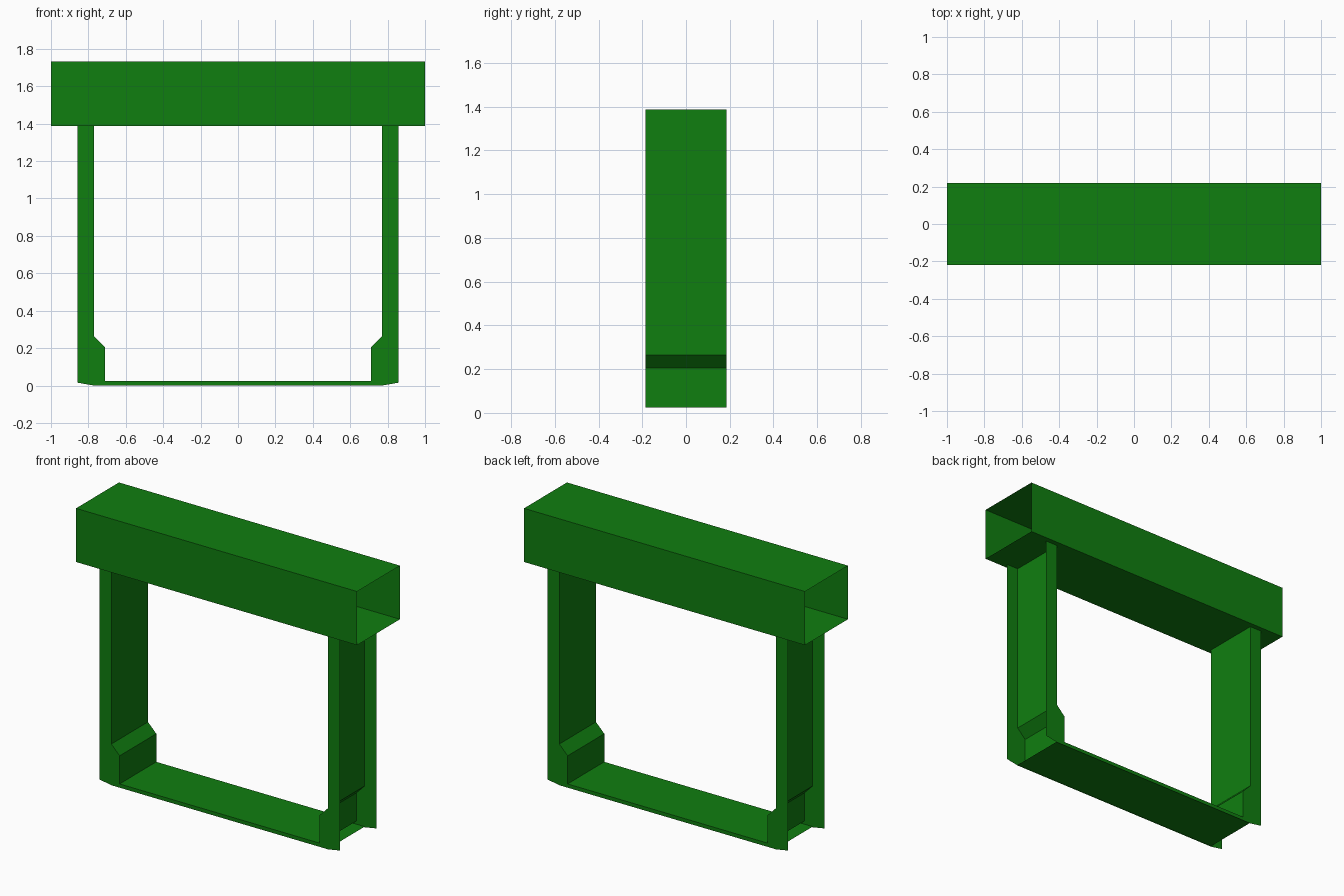
import bpy, bmesh

if "Cube" in bpy.data.objects:
    bpy.data.objects.remove(bpy.data.objects["Cube"])

green = bpy.data.materials.new("green_paint")
green.diffuse_color = (0.005, 0.21, 0.005, 1)
green.use_nodes = True
green.node_tree.nodes["Principled BSDF"].inputs["Base Color"].default_value = green.diffuse_color


def make(name, bm):
    mesh = bpy.data.meshes.new(name)
    bm.to_mesh(mesh)
    bm.free()
    mesh.materials.append(green)
    obj = bpy.data.objects.new(name, mesh)
    bpy.context.collection.objects.link(obj)
    return obj


def strip(bm, profile, half_y):
    """Sweep an open x/z profile across the depth as a sheet."""
    rows = [[bm.verts.new((x, s * half_y, z)) for s in (-1, 1)] for x, z in profile]
    for a, b in zip(rows, rows[1:]):
        bm.faces.new((a[0], b[0], b[1], a[1]))


def mirrored(half):
    """Complete a left half profile with its right half."""
    return half + [(-x, z) for x, z in reversed(half)]


BEAM_Y, FRAME_Y = 0.218, 0.186
BEAM_Z0, BEAM_Z1 = 1.387, 1.732

# Top beam: sheet tube with open ends
bm = bmesh.new()
section = [(-BEAM_Y, BEAM_Z0), (BEAM_Y, BEAM_Z0), (BEAM_Y, BEAM_Z1), (-BEAM_Y, BEAM_Z1)]
ends = [[bm.verts.new((x, y, z)) for y, z in section] for x in (-1, 1)]
for i in range(4):
    j = (i + 1) % 4
    bm.faces.new((ends[0][i], ends[0][j], ends[1][j], ends[1][i]))
bmesh.ops.recalc_face_normals(bm, faces=bm.faces)
make("top_beam", bm)

# Inner web of the channel frame: legs, stepped feet and sill
inner = mirrored([(-0.771, BEAM_Z0), (-0.771, 0.265), (-0.712, 0.205), (-0.712, 0.024)])
bm = bmesh.new()
strip(bm, inner, FRAME_Y)
make("frame_web", bm)

# Front and back flanges reaching outward from the web
outer = mirrored([(-0.857, BEAM_Z0), (-0.857, 0.015), (-0.771, 0.0)])
for name, y in (("front_flange", -FRAME_Y), ("back_flange", FRAME_Y)):
    bm = bmesh.new()
    outline = outer + inner[::-1]
    if y > 0:
        outline = outline[::-1]
    bm.faces.new([bm.verts.new((x, y, z)) for x, z in outline])
    make(name, bm)

# Bottom plate under the sill, running out between the flanges
bm = bmesh.new()
strip(bm, [(0.771, 0.004), (-0.771, 0.004)], FRAME_Y)
make("bottom_plate", bm)
